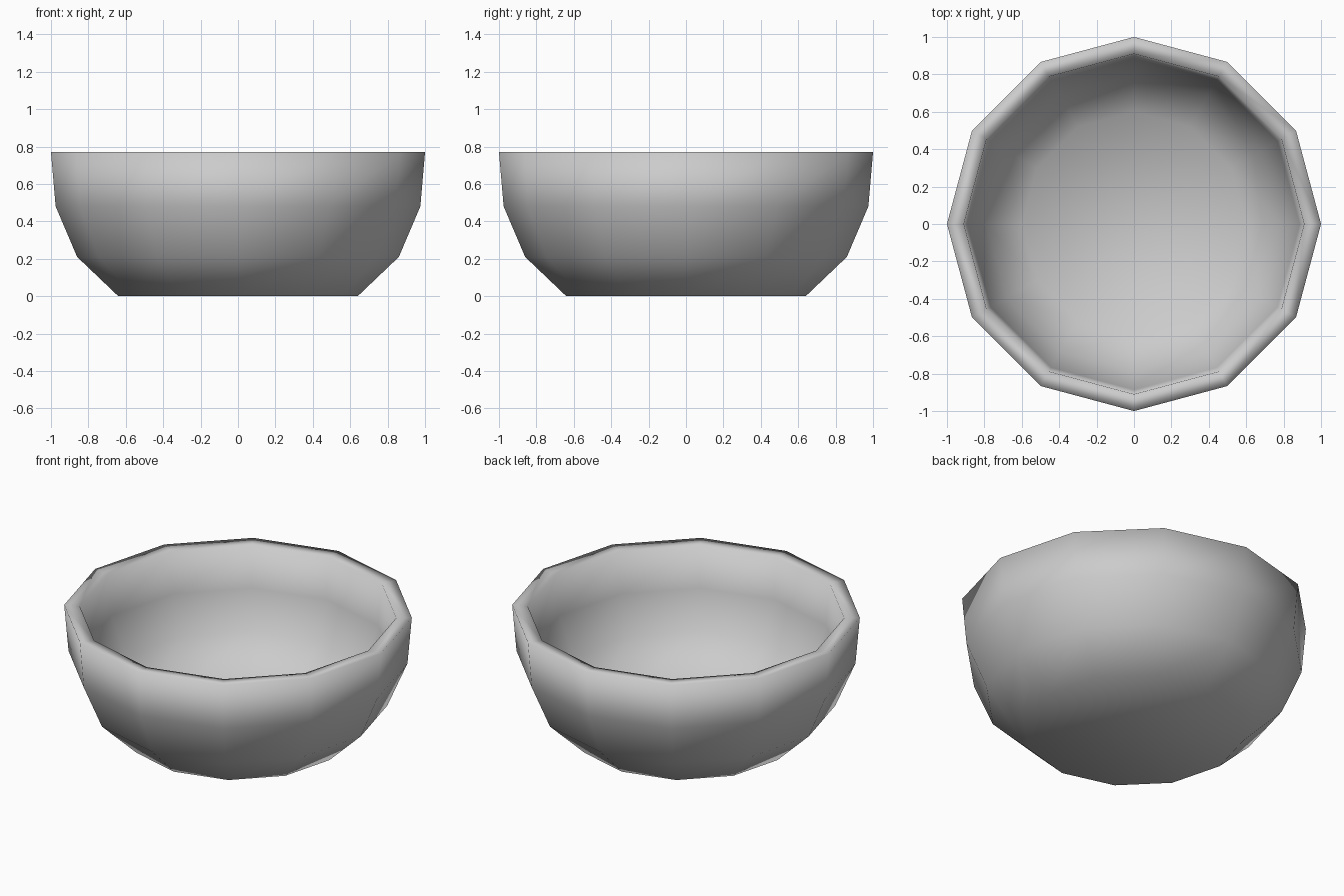
import bpy
import bmesh
import math
from mathutils import Matrix, Vector

cube = bpy.data.objects.get("Cube")
if cube:
    bpy.data.objects.remove(cube, do_unlink=True)

SIDES = 12

# Plain grey clay
clay = bpy.data.materials.new("grey_clay")
clay.use_nodes = True
grey = (0.6, 0.6, 0.6, 1.0)
clay.diffuse_color = grey
clay.node_tree.nodes["Principled BSDF"].inputs["Base Color"].default_value = grey

# Wall profile (radius, height): outside foot to rim, then inside rim to floor
profile = [(0.64, 0), (0.86, 0.21), (0.975, 0.48), (1, 0.77),
           (0.91, 0.764), (0.886, 0.505), (0.79, 0.275), (0.6, 0.088)]

# Lathe the profile into rings and bridge them
bm = bmesh.new()
rings = []
for radius, height in profile:
    rings.append([bm.verts.new(Matrix.Rotation(math.tau * i / SIDES, 3, "Z")
                               @ Vector((radius, 0, height)))
                  for i in range(SIDES)])
for low, high in zip(rings, rings[1:]):
    for i in range(SIDES):
        j = (i + 1) % SIDES
        bm.faces.new((low[i], low[j], high[j], high[i]))

# Base underneath and floor inside
bm.faces.new(list(reversed(rings[0])))
bm.faces.new(rings[-1])
bmesh.ops.recalc_face_normals(bm, faces=bm.faces[:])
for face in bm.faces:
    face.smooth = True

mesh = bpy.data.meshes.new("bowl")
bm.to_mesh(mesh)
bm.free()
mesh.materials.append(clay)
bowl = bpy.data.objects.new("bowl", mesh)
bpy.context.collection.objects.link(bowl)
